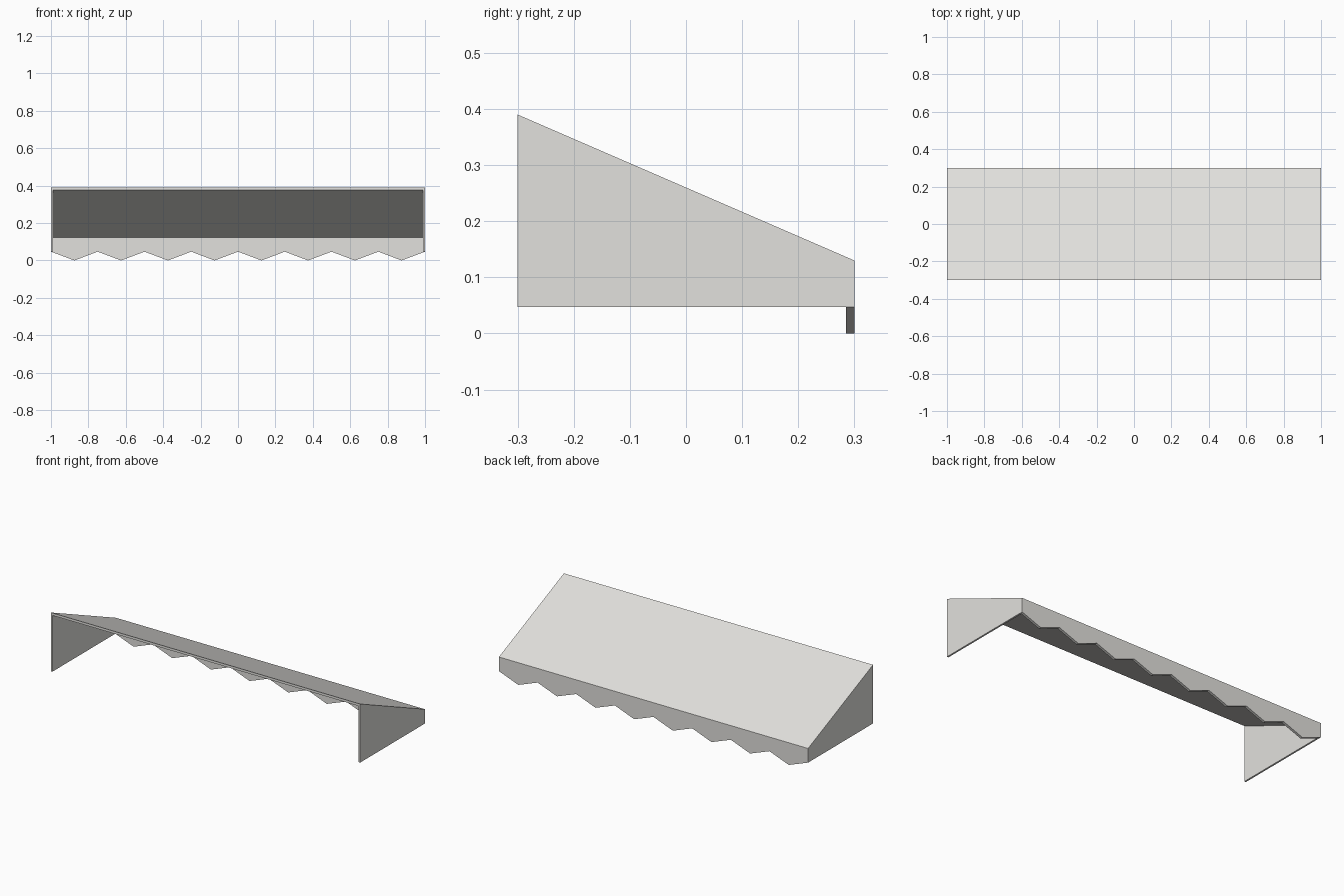
import bpy, bmesh
from mathutils import Vector

if "Cube" in bpy.data.objects:
    bpy.data.objects.remove(bpy.data.objects["Cube"])

W = 1.0                      # half width
Y0, Y1 = -0.30, 0.30         # open wall side, outer valance side
PANEL, CLOTH, VALANCE = 0.01, 0.0145, 0.015
BASE_Z, TEETH = 0.047, 8
YV = Y1 - VALANCE            # inner face of the valance


def roof_z(y):
    return 0.39 - (y - Y0) / (Y1 - Y0) * 0.26


mat = bpy.data.materials.new("off white")
mat.diffuse_color = (0.76, 0.75, 0.725, 1)
mat.use_nodes = True
mat.node_tree.nodes["Principled BSDF"].inputs["Base Color"].default_value = mat.diffuse_color


def extrude(name, points, offset):
    """Extrude a closed outline of 3D points along offset."""
    bm = bmesh.new()
    face = bm.faces.new([bm.verts.new(p) for p in points])
    ret = bmesh.ops.extrude_face_region(bm, geom=[face])
    moved = [g for g in ret["geom"] if isinstance(g, bmesh.types.BMVert)]
    bmesh.ops.translate(bm, verts=moved, vec=Vector(offset))
    if name == "scalloped_valance":      # bevel its top to the roof slope
        for v in bm.verts:
            if v.co.z > BASE_Z + 0.02:
                v.co.z = roof_z(v.co.y)
    bmesh.ops.recalc_face_normals(bm, faces=bm.faces)
    mesh = bpy.data.meshes.new(name)
    bm.to_mesh(mesh)
    bm.free()
    mesh.materials.append(mat)
    obj = bpy.data.objects.new(name, mesh)
    bpy.context.collection.objects.link(obj)
    return obj


# Sloping roof sheet, between the side panels
xi = W - PANEL
extrude("roof_sheet",
        [(-xi, Y0, roof_z(Y0)), (-xi, YV, roof_z(YV)),
         (-xi, YV, roof_z(YV) - CLOTH), (-xi, Y0, roof_z(Y0) - CLOTH)],
        (2 * xi, 0, 0))

# Tapered side panels
for side, x in (("left", -W), ("right", W - PANEL)):
    extrude(side + "_side_panel",
            [(x, Y0, BASE_Z), (x, YV, BASE_Z), (x, YV, roof_z(YV)), (x, Y0, roof_z(Y0))],
            (PANEL, 0, 0))

# Hanging valance with a zigzag lower edge
outline = [(W, YV, roof_z(YV)), (-W, YV, roof_z(YV))]
for i in range(2 * TEETH + 1):
    outline.append((-W + i * W / TEETH, YV, 0.0 if i % 2 else BASE_Z))
extrude("scalloped_valance", outline, (0, VALANCE, 0))
